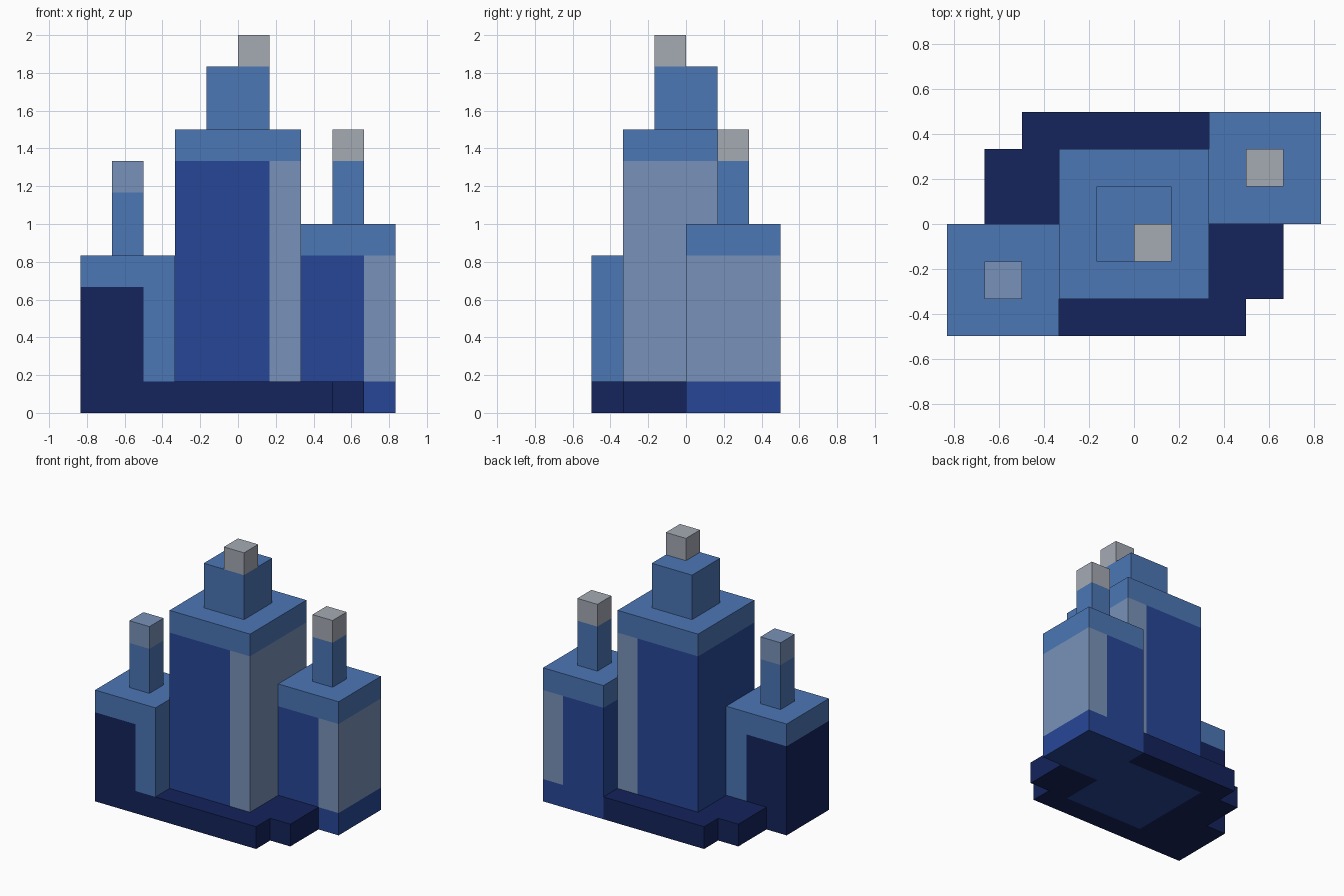
import bpy, bmesh

if "Cube" in bpy.data.objects:
    bpy.data.objects.remove(bpy.data.objects["Cube"])

U = 1 / 6  # one building block


def material(name, rgb):
    m = bpy.data.materials.new(name)
    m.diffuse_color = [(c / 255) ** 2.2 for c in rgb] + [1]
    m.use_nodes = True
    m.node_tree.nodes["Principled BSDF"].inputs["Base Color"].default_value = m.diffuse_color
    return m


NAVY = material("navy", (27, 40, 92))
ROYAL = material("royal_blue", (44, 72, 150))
SKY = material("light_blue", (77, 118, 180))
SLATE = material("slate_blue", (120, 145, 184))
GREY = material("stone_grey", (163, 169, 178))


def prism(name, outline, z0, z1, mat):
    """Extrude a flat outline (in blocks) between two heights."""
    bm = bmesh.new()
    face = bm.faces.new([bm.verts.new((x * U, y * U, z0 * U)) for x, y in outline])
    top = bmesh.ops.extrude_face_region(bm, geom=[face], use_keep_orig=True)["geom"]
    for v in top:
        if isinstance(v, bmesh.types.BMVert):
            v.co.z = z1 * U
    bmesh.ops.recalc_face_normals(bm, faces=bm.faces)
    mesh = bpy.data.meshes.new(name)
    bm.to_mesh(mesh)
    bm.free()
    mesh.materials.append(mat)
    obj = bpy.data.objects.new(name, mesh)
    bpy.context.collection.objects.link(obj)
    return obj


def box(name, x, y, z, mat):
    return prism(name, [(x[0], y[0]), (x[1], y[0]), (x[1], y[1]), (x[0], y[1])], *z, mat)


# Stepped navy ground slab, wrapping round the main tower's foot
prism("base", [(2, 3), (-3, 3), (-3, 2), (-4, 2), (-4, 0), (-5, 0), (-5, -3), (3, -3),
               (3, -2), (4, -2), (4, 0), (2, 0), (2, -2), (-2, -2), (-2, 2), (2, 2)], 0, 1, NAVY)

# Main tower
box("main_tower_wall", (-2, 1), (-2, 2), (0, 8), ROYAL)
box("main_tower_foot", (1, 2), (-2, 2), (0, 1), ROYAL)
box("main_tower_side", (1, 2), (-2, 2), (1, 8), SLATE)
box("main_tower_roof", (-2, 2), (-2, 2), (8, 9), SKY)
box("main_turret", (-1, 1), (-1, 1), (9, 11), SKY)
box("main_turret_top", (0, 1), (-1, 0), (11, 12), GREY)

# Right rear tower
box("right_tower_foot", (2, 5), (0, 3), (0, 1), ROYAL)
box("right_tower_wall", (2, 4), (0, 3), (1, 5), ROYAL)
box("right_tower_side", (4, 5), (0, 3), (1, 5), SLATE)
box("right_tower_roof", (2, 5), (0, 3), (5, 6), SKY)
box("right_turret", (3, 4), (1, 2), (6, 8), SKY)
box("right_turret_top", (3, 4), (1, 2), (8, 9), GREY)

# Left front tower
box("left_tower_wall", (-5, -3), (-3, 0), (1, 4), NAVY)
box("left_tower_side", (-3, -2), (-3, 0), (1, 4), SKY)
box("left_tower_roof", (-5, -2), (-3, 0), (4, 5), SKY)
box("left_turret", (-4, -3), (-2, -1), (5, 7), SKY)
box("left_turret_top", (-4, -3), (-2, -1), (7, 8), SLATE)
